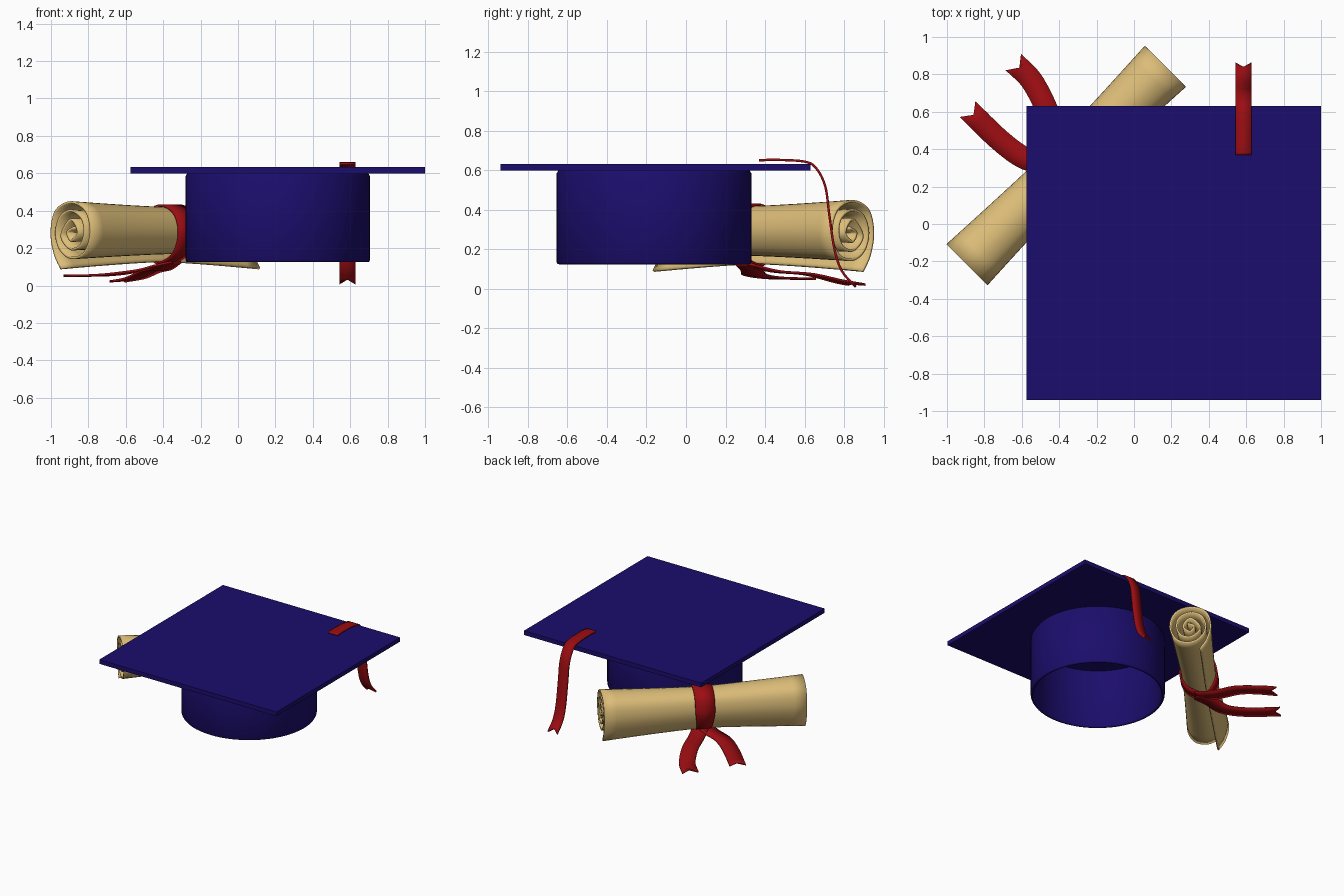
import bpy, bmesh, math
from mathutils import Vector

if "Cube" in bpy.data.objects:
    bpy.data.objects.remove(bpy.data.objects["Cube"])


def material(name, rgb):
    m = bpy.data.materials.new(name)
    m.diffuse_color = (*rgb, 1)
    m.use_nodes = True
    m.node_tree.nodes["Principled BSDF"].inputs["Base Color"].default_value = m.diffuse_color
    return m


NAVY = material("navy", (0.011, 0.004, 0.15))
RED = material("red", (0.33, 0.004, 0.006))
PAPER = material("paper", (0.72, 0.51, 0.19))


def finish(name, bm, mat, thickness=0, angle=40):
    bmesh.ops.recalc_face_normals(bm, faces=bm.faces)
    me = bpy.data.meshes.new(name)
    bm.to_mesh(me)
    bm.free()
    ob = bpy.data.objects.new(name, me)
    bpy.context.collection.objects.link(ob)
    me.materials.append(mat)
    if thickness:
        s = ob.modifiers.new("thickness", 'SOLIDIFY')
        s.thickness, s.offset = thickness, 0
    bpy.ops.object.select_all(action='DESELECT')
    bpy.context.view_layer.objects.active = ob
    ob.select_set(True)
    bpy.ops.object.shade_smooth_by_angle(angle=math.radians(angle))
    return ob


def skin(rows, closed=False):
    """Quad surface through rows of points."""
    bm = bmesh.new()
    grid = [[bm.verts.new(p) for p in row] for row in rows]
    pairs = list(zip(grid, grid[1:])) + ([(grid[-1], grid[0])] if closed else [])
    for a, b in pairs:
        for i in range(len(a) - 1):
            bm.faces.new((a[i], a[i + 1], b[i + 1], b[i]))
    return bm


def smooth_path(pts, steps=6, closed=False):
    """Catmull-Rom curve through the points."""
    p = [Vector(q) for q in pts]
    n = len(p)
    p = [p[-1]] + p + [p[0], p[1]] if closed else [2 * p[0] - p[1]] + p + [2 * p[-1] - p[-2]]
    out = []
    for i in range(n if closed else n - 1):
        a, b, c, d = p[i:i + 4]
        for k in range(steps):
            t = k / steps
            out.append(0.5 * (2 * b + (c - a) * t + (2 * a - 5 * b + 4 * c - d) * t * t
                              + (3 * b - a - 3 * c + d) * t ** 3))
    return out if closed else out + [p[-2]]


def ribbon(name, pts, width, notch=0.045, side=None):
    """Flat ribbon with a swallow-tail notch at its last end."""
    path = smooth_path(pts)
    rows = []
    for i, p in enumerate(path):
        tan = (path[min(i + 1, len(path) - 1)] - path[max(i - 1, 0)]).normalized()
        s = side or tan.cross(Vector((0, 0, 1))).normalized()
        mid = p - tan * notch if i == len(path) - 1 else p
        rows.append([p - s * width / 2, mid, p + s * width / 2])
    # keep the row before the tip behind the notch
    rows.pop(-2)
    return finish(name, skin(rows), RED, 0.012)


# Mortarboard
bm = bmesh.new()
bmesh.ops.create_cube(bm, size=1)
for v in bm.verts:
    v.co = Vector((0.2125 + v.co.x * 1.575, -0.155 + v.co.y * 1.57, 0.617 + v.co.z * 0.034))
finish("board", bm, NAVY, angle=30)

# Hollow skull cap, lathed
R, CX, CY = 0.493, 0.2125, -0.162
profile = [(R - 0.01, 0.602), (R, 0.585), (R, 0.135), (R - 0.004, 0.128), (R - 0.012, 0.125),
           (R - 0.02, 0.128), (R - 0.025, 0.135), (R - 0.025, 0.602)]
rows = []
for i in range(64):
    a = math.tau * i / 64
    rows.append([Vector((CX + r * math.cos(a), CY + r * math.sin(a), z)) for r, z in profile])
finish("skull_cap", skin(rows, closed=True), NAVY)

# Rolled paper: spiral section swept along a diagonal axis, pinched at the waist
CENTRE = Vector((-0.362, 0.312, 0.285))
AXIS = Vector((1, 1, 0)).normalized()
SIDE = Vector((1, -1, 0)).normalized()
UP = Vector((0, 0, 1))


def on_scroll(t, u, w):
    return CENTRE + AXIS * t + SIDE * u + UP * w


spiral = smooth_path([(-0.075, -0.195, 0), (-0.125, -0.115, 0), (-0.15, 0, 0), (-0.115, 0.115, 0),
                      (0, 0.16, 0), (0.11, 0.115, 0), (0.148, 0, 0), (0.1, -0.11, 0),
                      (0, -0.137, 0), (-0.085, -0.09, 0), (-0.115, 0, 0), (-0.08, 0.085, 0),
                      (0, 0.115, 0), (0.08, 0.075, 0), (0.1, 0, 0), (0.07, -0.07, 0),
                      (0, -0.09, 0), (-0.06, -0.05, 0), (-0.07, 0, 0), (0, 0.068, 0),
                      (0.052, 0, 0), (0, -0.045, 0), (-0.03, 0, 0), (0.02, 0.025, 0)], 4)
rows = []
for i in range(17):
    t = -1 + i / 8
    k = 0.8 + 0.2 * abs(t) ** 1.3
    rows.append([on_scroll(t * 0.75, p.x * k, p.y * k) for p in spiral])
finish("rolled_diploma", skin(rows), PAPER, 0.013)

# Ribbon band round the waist
band = smooth_path([(-0.06, -0.162, 0), (-0.118, -0.085, 0), (-0.136, 0, 0), (-0.102, 0.102, 0),
                    (0, 0.143, 0), (0.1, 0.1, 0), (0.135, 0, 0), (0.093, -0.1, 0),
                    (0.02, -0.148, 0)], 5, closed=True)
rows = []
for p in band:
    half = 0.055 + 0.018 * min(1, max(0, (p.y + 0.15) / 0.15))
    rows.append([on_scroll(-half, p.x, p.y), on_scroll(0, p.x, p.y), on_scroll(half, p.x, p.y)])
finish("ribbon_band", skin(rows, closed=True), RED, 0.012)

# Ribbon tails
ribbon("ribbon_tail_left", [(-0.35, 0.31, 0.125), (-0.46, 0.335, 0.1), (-0.58, 0.35, 0.072),
                            (-0.72, 0.45, 0.056), (-0.89, 0.615, 0.052)], 0.12)
ribbon("ribbon_tail_right", [(-0.36, 0.31, 0.125), (-0.41, 0.45, 0.09), (-0.47, 0.62, 0.075),
                             (-0.55, 0.77, 0.04), (-0.645, 0.865, 0.022)], 0.12)

# Tassel strip draped over the board's back edge
ribbon("tassel", [(0.585, 0.37, 0.651), (0.585, 0.45, 0.654), (0.585, 0.6, 0.645),
                  (0.585, 0.66, 0.61), (0.585, 0.705, 0.52), (0.585, 0.725, 0.38),
                  (0.585, 0.752, 0.2), (0.585, 0.79, 0.09), (0.585, 0.86, 0.01)],
       0.085, 0.035, Vector((1, 0, 0)))
